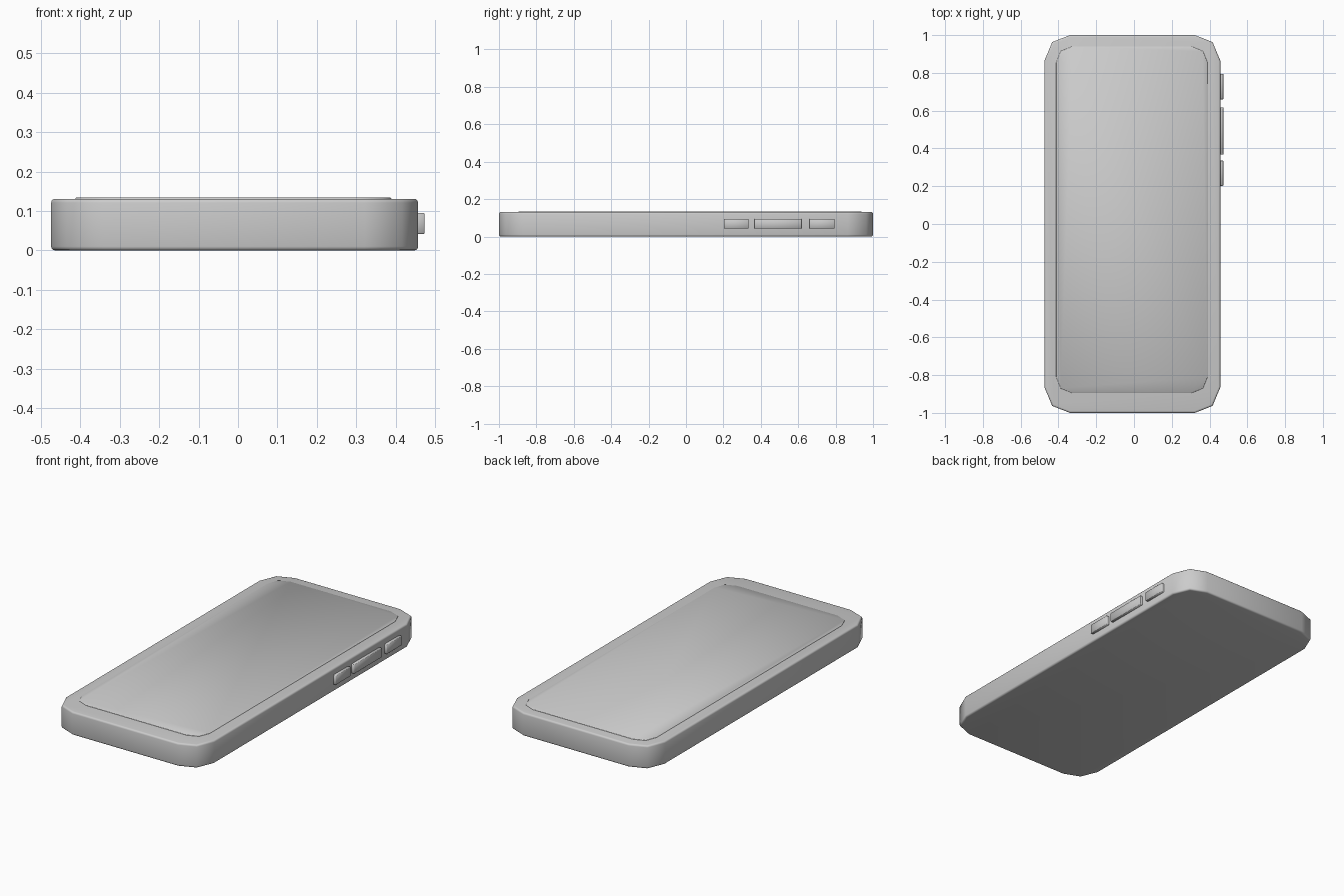
import bpy, bmesh
from math import radians

if "Cube" in bpy.data.objects:
    bpy.data.objects.remove(bpy.data.objects["Cube"])


def finish(bm, name, bevel, segments=1, angle=50):
    bmesh.ops.recalc_face_normals(bm, faces=bm.faces)
    me = bpy.data.meshes.new(name)
    bm.to_mesh(me)
    bm.free()
    ob = bpy.data.objects.new(name, me)
    bpy.context.collection.objects.link(ob)
    bpy.ops.object.select_all(action='DESELECT')
    ob.select_set(True)
    bpy.context.view_layer.objects.active = ob
    mod = ob.modifiers.new("edge_bevel", 'BEVEL')
    mod.width, mod.segments = bevel, segments
    mod.limit_method, mod.angle_limit = 'ANGLE', radians(60)
    bpy.ops.object.modifier_apply(modifier=mod.name)
    bpy.ops.object.shade_smooth_by_angle(angle=radians(angle))
    return ob


def slab(name, x0, x1, y0, y1, z0, z1, cuts, bevel, segments=1):
    """Prism with faceted corners; cuts are (x, y) insets from each corner."""
    cx, cy, hx, hy = (x0 + x1) / 2, (y0 + y1) / 2, (x1 - x0) / 2, (y1 - y0) / 2
    outline = []
    for sx, sy, step in ((1, 1, 1), (-1, 1, -1), (-1, -1, 1), (1, -1, -1)):
        for dx, dy in cuts[::step]:
            outline.append((cx + sx * (hx - dx), cy + sy * (hy - dy)))
    bm = bmesh.new()
    base = bm.faces.new([bm.verts.new((x, y, z0)) for x, y in outline])
    ext = bmesh.ops.extrude_face_region(bm, geom=[base], use_keep_orig=True)
    top = [v for v in ext["geom"] if isinstance(v, bmesh.types.BMVert)]
    bmesh.ops.translate(bm, verts=top, vec=(0, 0, z1 - z0))
    return finish(bm, name, bevel, segments)


# Body shell with three-facet corners
slab("body", -0.474, 0.457, -1, 1, 0, 0.131,
     [(0, 0.135), (0.041, 0.037), (0.135, 0)], 0.01, 3)

# Screen plate, standing very slightly proud of the body
slab("screen", -0.412, 0.389, -0.895, 0.94, 0.12, 0.134,
     [(0, 0.085), (0.024, 0.025), (0.085, 0)], 0.002)

# Side buttons on the right edge
for name, y0, y1 in (("lower_button", 0.202, 0.335),
                     ("long_button", 0.367, 0.617),
                     ("upper_button", 0.66, 0.795)):
    slab(name, 0.43, 0.473, y0, y1, 0.042, 0.095, [(0, 0)], 0.002)
